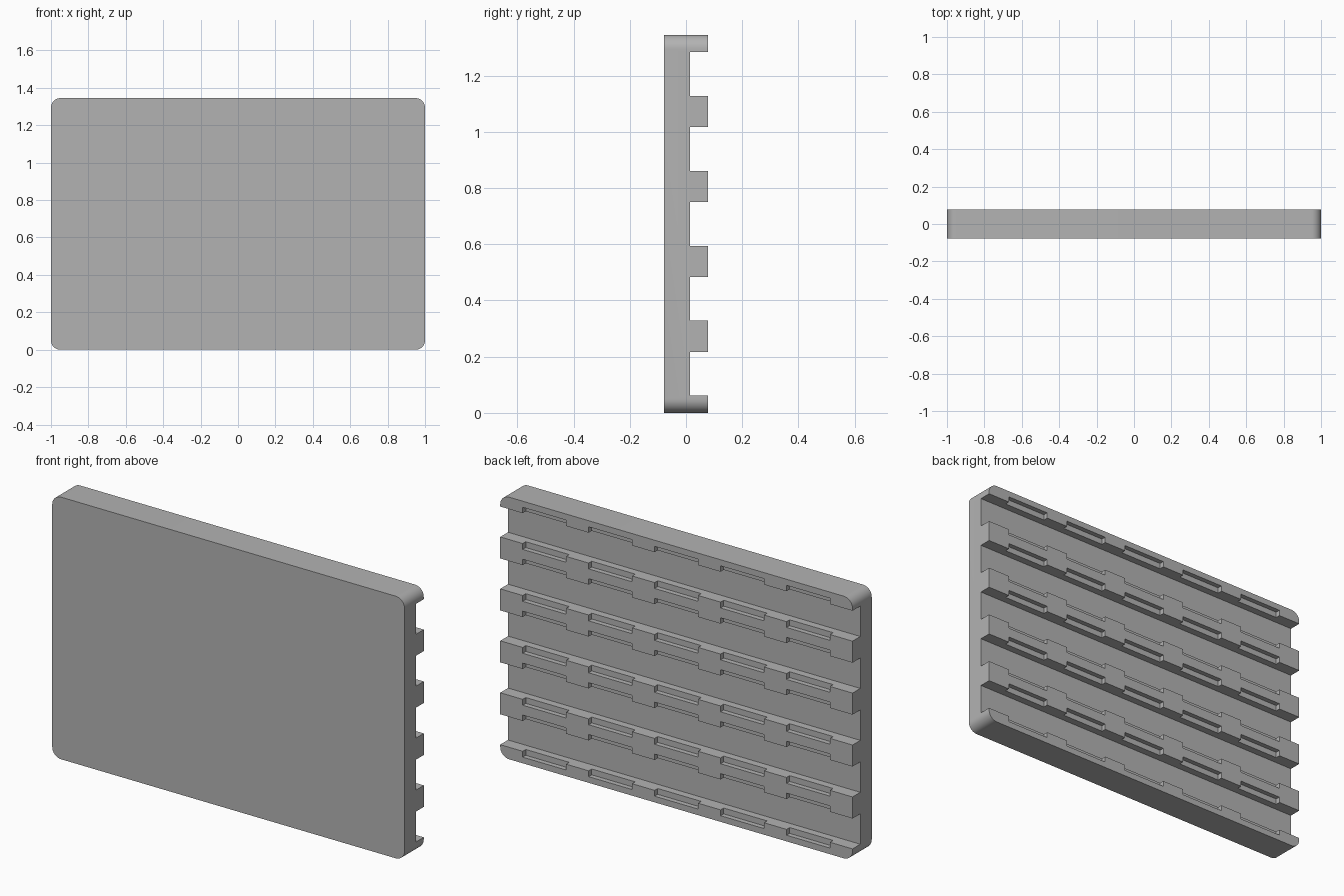
import bpy, bmesh, math
from mathutils import Matrix, Vector

old = bpy.data.objects.get("Cube")
if old:
    bpy.data.objects.remove(old)

WIDTH, HEIGHT, DEPTH = 2.0, 1.345, 0.156
BACK = DEPTH / 2
CHANNEL_FLOOR = 0.015
POCKET_FLOOR = 0.053
BLOCK = 0.1275
PITCH = (WIDTH - BLOCK) / 5

grey = bpy.data.materials.new("plain grey")
grey.use_nodes = True
colour = (0.45, 0.45, 0.45, 1)
grey.diffuse_color = colour
grey.node_tree.nodes["Principled BSDF"].inputs["Base Color"].default_value = colour


def add_box(bm, x0, x1, y0, y1, z0, z1):
    centre = Vector((x0 + x1, y0 + y1, z0 + z1)) / 2
    size = Matrix.Diagonal((x1 - x0, y1 - y0, z1 - z0, 1))
    return bmesh.ops.create_cube(bm, size=1, matrix=Matrix.Translation(centre) @ size)["verts"]


def make_object(name, bm):
    mesh = bpy.data.meshes.new(name)
    bm.to_mesh(mesh)
    bm.free()
    mesh.materials.append(grey)
    obj = bpy.data.objects.new(name, mesh)
    bpy.context.collection.objects.link(obj)
    return obj


# Panel with rounded corners
bm = bmesh.new()
add_box(bm, -WIDTH / 2, WIDTH / 2, -BACK, BACK, 0, HEIGHT)
corners = [e for e in bm.edges if abs(e.verts[0].co.y - e.verts[1].co.y) > DEPTH / 2]
bmesh.ops.bevel(bm, geom=corners, offset=0.05, segments=10, profile=0.5, affect='EDGES')
panel = make_object("ribbed_panel", bm)

# Channels between the rails, with shallow pockets along both rail edges
bm = bmesh.new()
for row in range(5):
    z = HEIGHT / 2 + (row - 2) * 0.2665
    add_box(bm, -1.2, 1.2, CHANNEL_FLOOR, 0.2, z - 0.078, z + 0.078)
    for col in range(5):
        x = -WIDTH / 2 + BLOCK + col * PITCH
        add_box(bm, x, x + PITCH - BLOCK, POCKET_FLOOR, 0.19, z - 0.108, z + 0.108)
cutter = make_object("channel_cutter", bm)
cutter.hide_render = True

# Cut, apply and remove the cutter
cut = panel.modifiers.new("channels", 'BOOLEAN')
cut.operation = 'DIFFERENCE'
cut.solver = 'EXACT'
cut.use_self = True
cut.object = cutter
bpy.ops.object.select_all(action='DESELECT')
bpy.context.view_layer.objects.active = panel
panel.select_set(True)
bpy.ops.object.modifier_apply(modifier=cut.name)
bpy.data.objects.remove(cutter)
bpy.ops.object.shade_smooth_by_angle(angle=math.radians(30))
